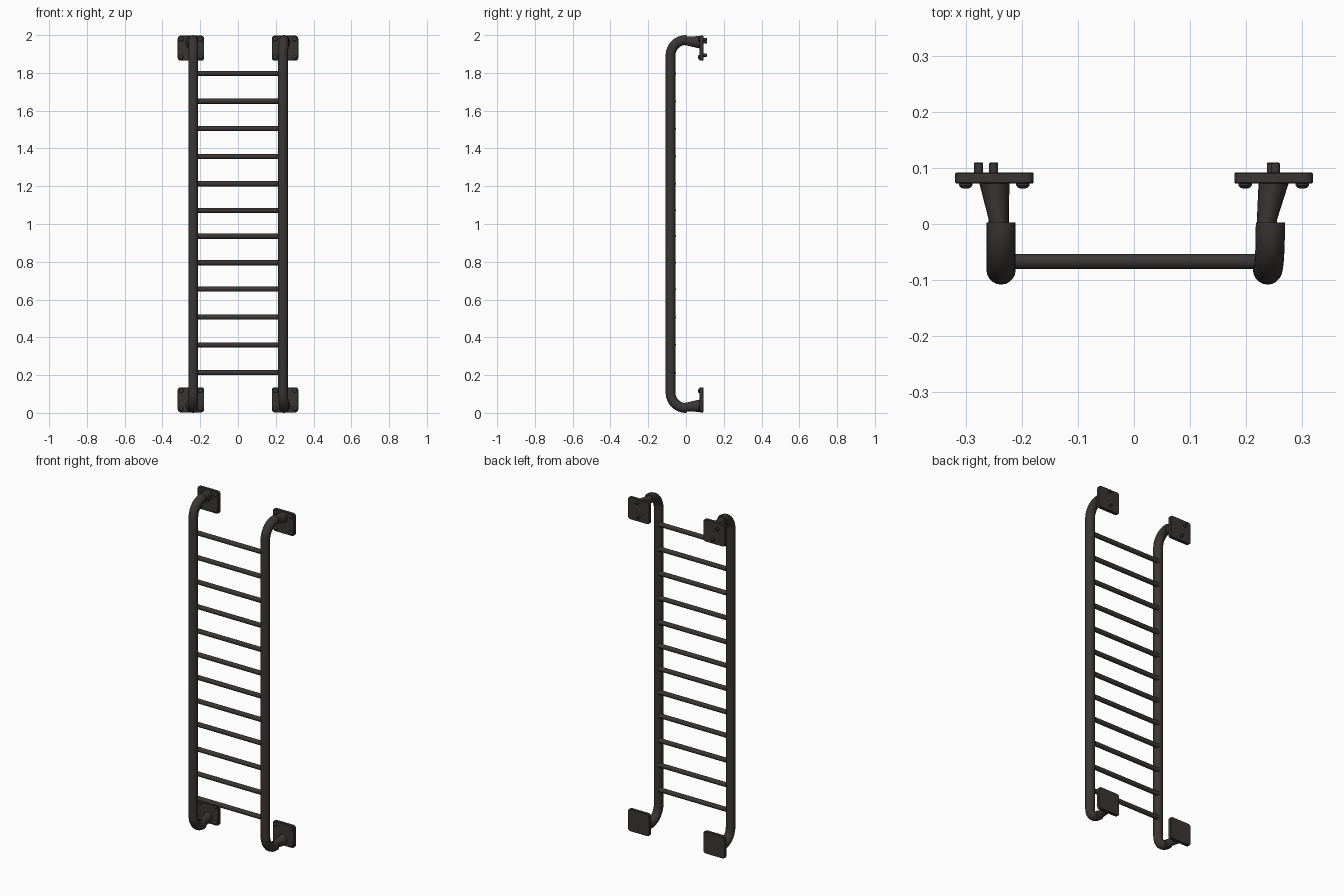
import bpy, bmesh, math
from mathutils import Vector

if "Cube" in bpy.data.objects:
    bpy.data.objects.remove(bpy.data.objects["Cube"])

metal = bpy.data.materials.new("dark_metal")
metal.diffuse_color = (0.043, 0.036, 0.035, 1)
metal.use_nodes = True
metal.node_tree.nodes["Principled BSDF"].inputs["Base Color"].default_value = metal.diffuse_color


def finish(name, bm, angle=35):
    bmesh.ops.recalc_face_normals(bm, faces=bm.faces)
    me = bpy.data.meshes.new(name)
    bm.to_mesh(me)
    bm.free()
    me.materials.append(metal)
    ob = bpy.data.objects.new(name, me)
    bpy.context.collection.objects.link(ob)
    bpy.ops.object.select_all(action='DESELECT')
    ob.select_set(True)
    bpy.context.view_layer.objects.active = ob
    bpy.ops.object.shade_smooth_by_angle(angle=math.radians(angle))
    return ob


def loft(name, rings):
    """Skin a list of (centre, half axis u, half axis v) ellipses, with end caps."""
    n = 20
    bm = bmesh.new()
    loops = []
    for c, u, v in rings:
        c, u, v = Vector(c), Vector(u), Vector(v)
        loops.append([bm.verts.new(c + u * math.cos(k * math.tau / n) + v * math.sin(k * math.tau / n))
                      for k in range(n)])
    for a, b in zip(loops, loops[1:]):
        for k in range(n):
            bm.faces.new((a[k], a[(k + 1) % n], b[(k + 1) % n], b[k]))
    bm.faces.new(loops[0])
    bm.faces.new(loops[-1])
    return finish(name, bm)


def y_disc(x, y, z, r):
    return ((x, y, z), (r, 0, 0), (0, 0, r))


R, r = 0.082, 0.026  # bend radius, tube radius

for side, s, rail_x, end_x, neck_x in (("left", -1, -0.237, -0.237, -0.241),
                                       ("right", 1, 0.238, 0.243, 0.237)):
    # side rail with a quarter bend to the wall at both ends
    rings = []
    for zc, a0 in ((0.108, -90), (1.892, 0)):
        for i in range(11):
            p = math.radians(a0 + 9 * i)
            cp, sp = math.cos(p), math.sin(p)
            x = rail_x + (end_x - rail_x) * abs(sp)
            rings.append(((x, -R * cp, zc + R * sp), (r, 0, 0), (0, -r * cp, r * sp)))
    first, last = rings[0], rings[-1]
    rings.insert(0, ((first[0][0], 0.003, first[0][2]), first[1], first[2]))
    rings.append(((last[0][0], 0.003, last[0][2]), last[1], last[2]))
    loft(side + "_rail", rings)

    for level, d, tube_z, plate_z in (("lower", 1, 0.026, 0.069), ("upper", -1, 1.974, 1.931)):
        tag = level + "_" + side
        px = s * 0.249
        # flared neck between the tube end and the wall plate
        loft(tag + "_neck", [
            ((neck_x, -0.005, tube_z + d * 0.006), (0.018, 0, 0), (0, 0, 0.024)),
            ((neck_x, 0.008, tube_z + d * 0.006), (0.018, 0, 0), (0, 0, 0.024)),
            ((px, 0.074, tube_z + d * 0.012), (0.027, 0, 0), (0, 0, 0.033))])
        # wall plate with rounded corners
        bm = bmesh.new()
        bmesh.ops.create_cube(bm, size=1)
        for v in bm.verts:
            v.co = (px + v.co.x * 0.14, 0.082 + v.co.y * 0.02, plate_z + v.co.z * 0.132)
        edges = [e for e in bm.edges if abs(e.verts[0].co.y - e.verts[1].co.y) > 0.01]
        bmesh.ops.bevel(bm, geom=edges, offset=0.014, segments=4, profile=0.5, affect='EDGES')
        rim = [e for e in bm.edges if abs(e.verts[0].co.y - e.verts[1].co.y) < 0.001]
        bmesh.ops.bevel(bm, geom=rim, offset=0.002, segments=1, affect='EDGES')
        finish(tag + "_plate", bm, 30)
        # domed bolt heads at the plate corners
        for i, (bx, bz) in enumerate(((-1, -1), (1, -1), (-1, 1), (1, 1))):
            x, z = px + bx * 0.051, plate_z + bz * 0.047
            loft(f"{tag}_bolt_head_{i + 1}", [y_disc(x, 0.075, z, 0.012), y_disc(x, 0.069, z, 0.012),
                                              y_disc(x, 0.065, z, 0.009), y_disc(x, 0.063, z, 0.004)])

# stud ends behind the upper plates
for i, (x, z) in enumerate(((-0.277, 1.963), (-0.25, 1.892), (0.252, 1.978), (0.245, 1.895))):
    loft(f"wall_stud_{i + 1}", [y_disc(x, 0.085, z, 0.008), y_disc(x, 0.108, z, 0.008),
                                y_disc(x, 0.11, z, 0.006)])

# twelve rungs
for i, z in enumerate((0.213, 0.36, 0.507, 0.655, 0.795, 0.935,
                       1.072, 1.213, 1.357, 1.505, 1.65, 1.797)):
    loft(f"rung_{i + 1}", [((x, -0.067, z), (0, 0.0135, 0), (0, 0, 0.0135)) for x in (-0.225, 0.225)])
